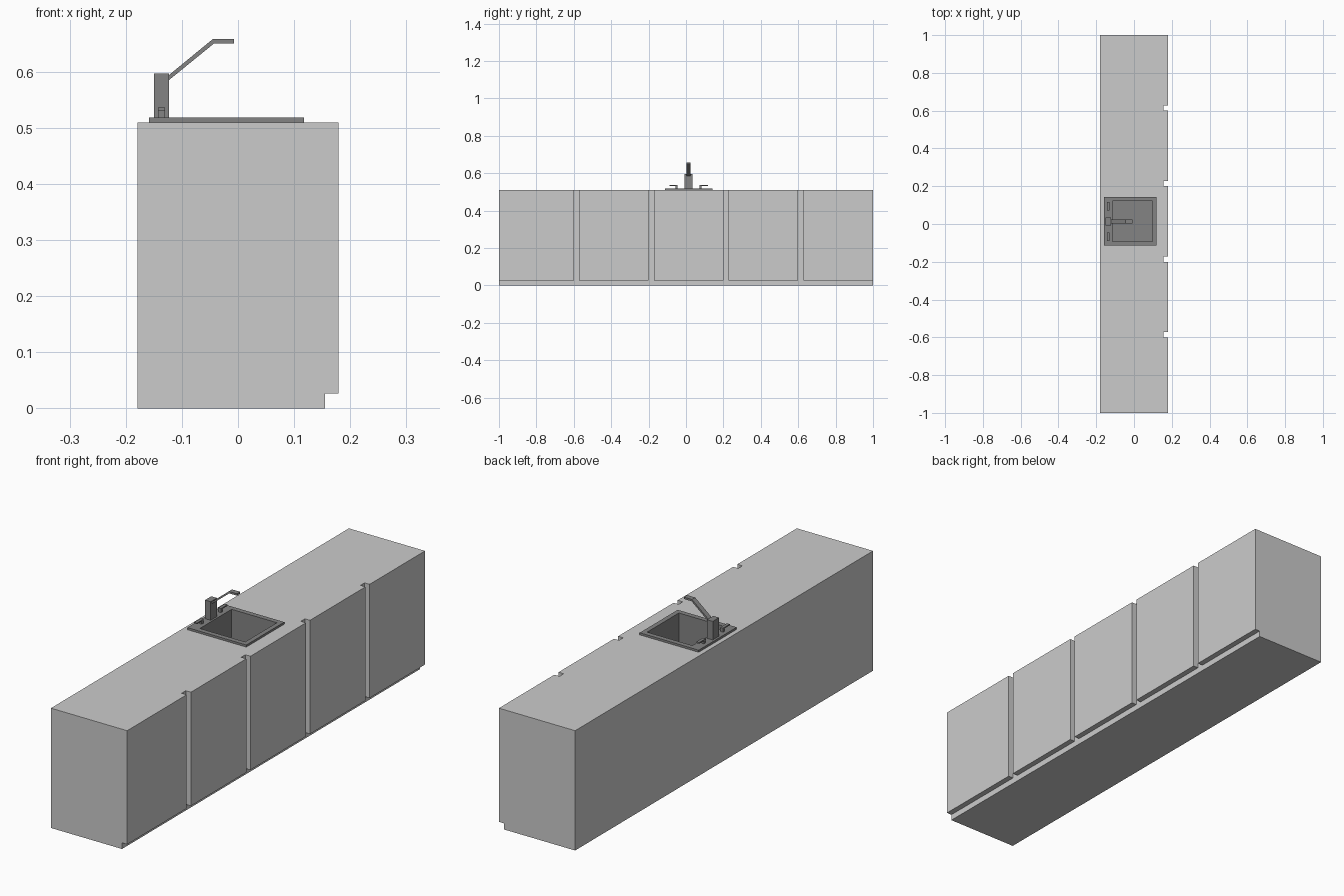
import bpy
import bmesh

default = bpy.data.objects.get("Cube")
if default:
    bpy.data.objects.remove(default, do_unlink=True)


def material(name, grey):
    mat = bpy.data.materials.new(name)
    mat.use_nodes = True
    colour = (grey, grey, grey, 1)
    mat.diffuse_color = colour
    mat.node_tree.nodes["Principled BSDF"].inputs["Base Color"].default_value = colour
    return mat


cabinet_grey = material("light grey cabinet", 0.6)
sink_grey = material("dark grey metal", 0.23)


def finish(name, bm, mat):
    bmesh.ops.recalc_face_normals(bm, faces=bm.faces)
    mesh = bpy.data.meshes.new(name)
    bm.to_mesh(mesh)
    bm.free()
    mesh.materials.append(mat)
    obj = bpy.data.objects.new(name, mesh)
    bpy.context.collection.objects.link(obj)
    return obj


def box(name, x, y, z, mat):
    """Box spanning the given (low, high) range on each axis."""
    bm = bmesh.new()
    bmesh.ops.create_cube(bm, size=1)
    for v in bm.verts:
        v.co = [r[0] if c < 0 else r[1] for c, r in zip(v.co, (x, y, z))]
    return finish(name, bm, mat)


def cut(target, x, y, z):
    """Subtract a box from the target and discard the cutter."""
    cutter = box("cutter", x, y, z, cabinet_grey)
    cutter.hide_render = True
    mod = target.modifiers.new("cut", "BOOLEAN")
    mod.operation = "DIFFERENCE"
    mod.solver = "EXACT"
    mod.object = cutter
    bpy.context.view_layer.objects.active = target
    bpy.ops.object.modifier_apply(modifier=mod.name)
    bpy.data.objects.remove(cutter, do_unlink=True)


TOP = 0.509
RIM = 0.518
BASIN_FLOOR = 0.33
basin_x, basin_y = (-0.115, 0.098), (-0.092, 0.121)

# Cabinet block with toe kick, door gaps and a hole for the basin
cabinet = box("cabinet", (-0.179, 0.179), (-1, 1), (0, TOP), cabinet_grey)
cut(cabinet, (0.155, 0.3), (-1.1, 1.1), (-0.1, 0.026))
for i in range(4):
    y = -0.6 + 0.4 * i
    cut(cabinet, (0.155, 0.3), (y, y + 0.028), (-0.1, 0.6))
gap = 0.004
cut(cabinet, (basin_x[0] - gap, basin_x[1] + gap),
    (basin_y[0] - gap, basin_y[1] + gap), (BASIN_FLOOR - gap, 0.6))

# Sink: raised rim running down into a square basin
bm = bmesh.new()
rim_x, rim_y = (-0.159, 0.118), (-0.113, 0.142)
loops = []
for (x0, x1), (y0, y1), z in ((rim_x, rim_y, TOP), (rim_x, rim_y, RIM),
                              (basin_x, basin_y, RIM), (basin_x, basin_y, BASIN_FLOOR)):
    loops.append([bm.verts.new((x, y, z))
                  for x, y in ((x0, y0), (x1, y0), (x1, y1), (x0, y1))])
for a, b in zip(loops, loops[1:]):
    for i in range(4):
        j = (i + 1) % 4
        bm.faces.new((a[i], a[j], b[j], b[i]))
bm.faces.new(loops[-1])
sink = finish("sink", bm, sink_grey)
# Make sure the open shell faces up and into the basin
if sink.data.polygons[-1].normal.z < 0:
    sink.data.flip_normals()

# Tap: square post with a bent flat spout
MID = 0.0135
box("tap_post", (-0.15, -0.123), (MID - 0.021, MID + 0.021), (RIM, 0.597), sink_grey)
bm = bmesh.new()
lower = [(-0.123, 0.585), (-0.043, 0.65), (-0.007, 0.65)]
upper = [(-0.123, 0.594), (-0.045, 0.658), (-0.007, 0.658)]
profile = lower + upper[::-1]
face = bm.faces.new([bm.verts.new((x, MID - 0.011, z)) for x, z in profile])
side = bmesh.ops.extrude_face_region(bm, geom=[face])
moved = [g for g in side["geom"] if isinstance(g, bmesh.types.BMVert)]
bmesh.ops.translate(bm, verts=moved, vec=(0, 0.022, 0))
finish("tap_spout", bm, sink_grey)

# Tap handles: a short stem with a lever pointing outward
for label, s in (("left", 1), ("right", -1)):
    def span(a, b):
        return tuple(sorted((MID + s * a, MID + s * b)))
    box(label + "_handle_stem", (-0.142, -0.131), span(0.059, 0.07), (RIM, 0.531), sink_grey)
    box(label + "_handle_lever", (-0.143, -0.13), span(0.058, 0.103), (0.531, 0.536), sink_grey)
